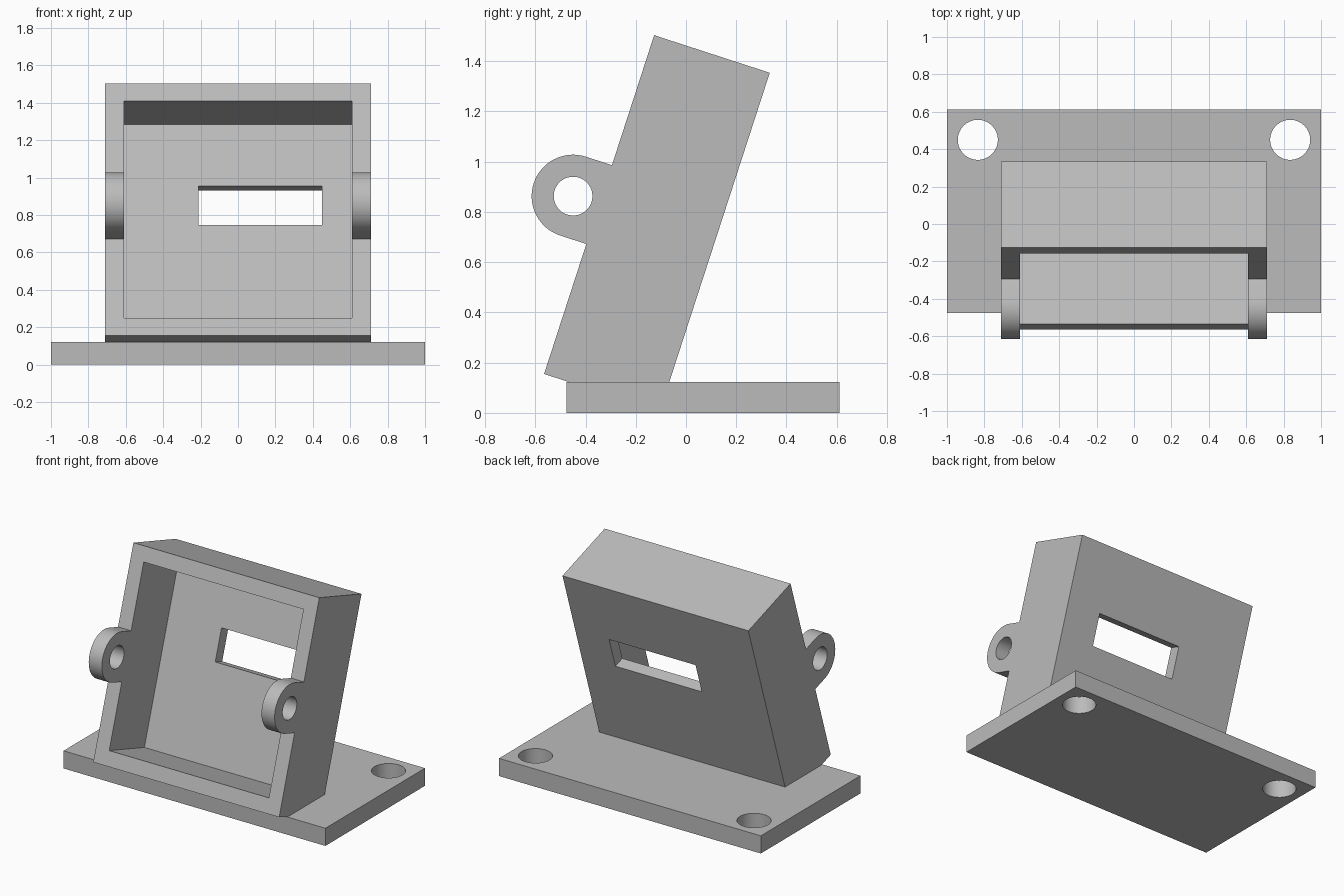
import bpy, bmesh, math
from mathutils import Matrix, Vector

cube = bpy.data.objects.get("Cube")
if cube:
    bpy.data.objects.remove(cube, do_unlink=True)

grey = bpy.data.materials.new("plain grey")
grey.use_nodes = True
COLOUR = (0.5, 0.5, 0.5, 1)
grey.diffuse_color = COLOUR
grey.node_tree.nodes["Principled BSDF"].inputs["Base Color"].default_value = COLOUR

# Tilted frame: origin on the housing's lower front edge, y = depth, z = up the face
TILT = Matrix.Translation((0, -0.565, 0.155)) @ Matrix.Rotation(math.radians(-18), 4, 'X')
FLAT = Matrix.Identity(4)
HALF, HEIGHT, DEPTH, WALL, BACK = 0.71, 1.418, 0.484, 0.1, 0.08


def finish(name, bm, frame):
    bmesh.ops.recalc_face_normals(bm, faces=bm.faces)
    mesh = bpy.data.meshes.new(name)
    bm.to_mesh(mesh)
    bm.free()
    mesh.materials.append(grey)
    ob = bpy.data.objects.new(name, mesh)
    ob.matrix_world = frame
    bpy.context.collection.objects.link(ob)
    return ob


def box(name, lo, hi, frame=FLAT):
    lo, hi = Vector(lo), Vector(hi)
    bm = bmesh.new()
    bmesh.ops.create_cube(bm, size=1, matrix=Matrix.Translation((lo + hi) / 2)
                          @ Matrix.Diagonal((*(hi - lo), 1)))
    return finish(name, bm, frame)


def cylinder(name, centre, radius, length, axis='Z', frame=FLAT):
    turn = Matrix.Rotation(math.pi / 2, 4, 'Y') if axis == 'X' else FLAT
    bm = bmesh.new()
    bmesh.ops.create_cone(bm, cap_ends=True, segments=64, radius1=radius, radius2=radius,
                          depth=length, matrix=Matrix.Translation(centre) @ turn)
    return finish(name, bm, frame)


def activate(ob):
    bpy.ops.object.select_all(action='DESELECT')
    ob.select_set(True)
    bpy.context.view_layer.objects.active = ob


def cut(ob, cutters):
    activate(ob)
    for c in cutters:
        mod = ob.modifiers.new("cut", 'BOOLEAN')
        mod.operation, mod.solver, mod.object = 'DIFFERENCE', 'EXACT', c
        bpy.ops.object.modifier_apply(modifier=mod.name)
        bpy.data.objects.remove(c, do_unlink=True)
    bpy.ops.object.shade_smooth_by_angle(angle=math.radians(30))


# Base plate with two mounting holes
base = box("base_plate", (-1, -0.475, 0), (1, 0.612, 0.122))
cut(base, [cylinder("hole_cutter", (s * 0.835, 0.45, 0.06), 0.107, 0.4) for s in (-1, 1)])

# Tilted open-front housing with a slot through the back wall
housing = box("housing", (-HALF, 0, 0), (HALF, DEPTH, HEIGHT), TILT)
cut(housing, [
    box("cavity_cutter", (WALL - HALF, -0.2, WALL), (HALF - WALL, DEPTH - BACK, HEIGHT - WALL), TILT),
    box("slot_cutter", (-0.21, 0.3, 0.752), (0.45, 0.7, 0.973), TILT),
])

# Rounded hinge lugs on the front edges of the side walls
R, REACH, STEPS = 0.165, -0.109, 32
for side, s in (("left", 1), ("right", -1)):
    outline = [(0, HEIGHT / 2 + R)]
    for i in range(STEPS + 1):
        a = math.pi / 2 + math.pi * i / STEPS
        outline.append((REACH + R * math.cos(a), HEIGHT / 2 + R * math.sin(a)))
    outline.append((0, HEIGHT / 2 - R))
    bm = bmesh.new()
    face = bm.faces.new([bm.verts.new((s * (HALF - WALL), y, z)) for y, z in outline])
    out = bmesh.ops.extrude_face_region(bm, geom=[face])
    bmesh.ops.translate(bm, vec=(s * WALL, 0, 0),
                        verts=[v for v in out["geom"] if isinstance(v, bmesh.types.BMVert)])
    if not face.is_valid or len(bm.faces) < len(outline) + 2:
        bm.faces.new([v for v in bm.verts][:len(outline)])
    lug = finish(side + "_hinge_lug", bm, TILT)
    cut(lug, [cylinder("pin_cutter", (s * (HALF - WALL / 2), REACH, HEIGHT / 2), 0.077, 0.4, 'X', TILT)])
